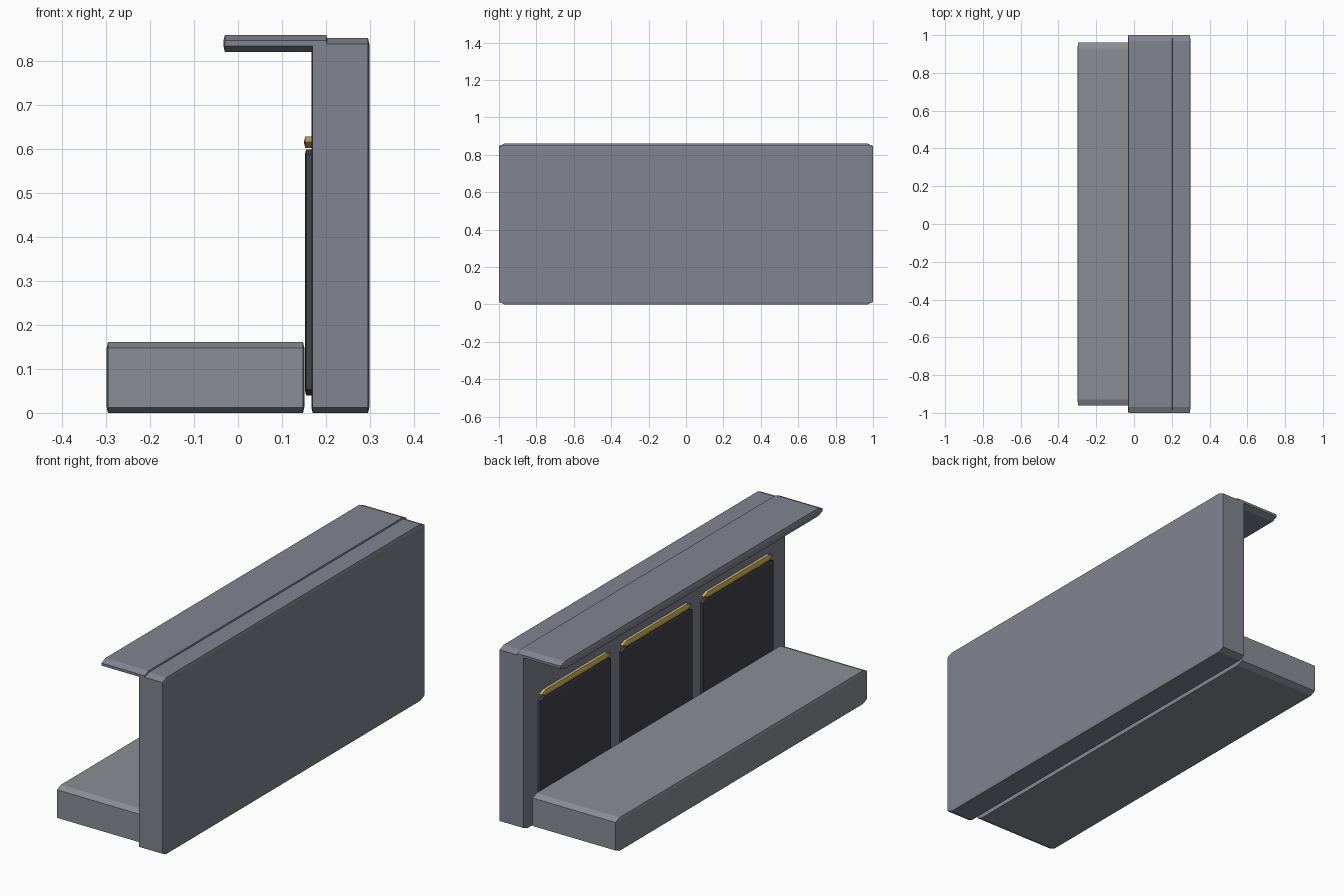
import bpy, bmesh
from mathutils import Matrix, Vector

if "Cube" in bpy.data.objects:
    bpy.data.objects.remove(bpy.data.objects["Cube"])

CHAMFER = Vector((0.003, 0.03, 0.0128))  # stretched single-segment chamfer


def material(name, color):
    m = bpy.data.materials.new(name)
    m.diffuse_color = (*color, 1)
    m.use_nodes = True
    m.node_tree.nodes["Principled BSDF"].inputs["Base Color"].default_value = m.diffuse_color
    return m


slab_grey = material("slab_grey", (0.22, 0.23, 0.28))
base_grey = material("base_grey", (0.26, 0.27, 0.30))
dark = material("dark_panel", (0.055, 0.057, 0.07))
gold = material("gold_trim", (0.60, 0.45, 0.12))


def box(name, x, y, z, mat):
    """Chamfered box from (min, max) ranges; bevelled in chamfer units, then scaled."""
    size = Vector((x[1] - x[0], y[1] - y[0], z[1] - z[0]))
    bm = bmesh.new()
    bmesh.ops.create_cube(bm, size=1)
    bmesh.ops.scale(bm, vec=[s / c for s, c in zip(size, CHAMFER)], verts=bm.verts)
    bmesh.ops.bevel(bm, geom=bm.edges[:], offset=1, offset_type='OFFSET',
                    segments=1, affect='EDGES', clamp_overlap=True)
    bmesh.ops.transform(bm, matrix=Matrix.Diagonal((*CHAMFER, 1)), verts=bm.verts)
    me = bpy.data.meshes.new(name)
    bm.to_mesh(me)
    bm.free()
    me.materials.append(mat)
    ob = bpy.data.objects.new(name, me)
    ob.location = (sum(x) / 2, sum(y) / 2, sum(z) / 2)
    bpy.context.collection.objects.link(ob)


# Main wall, low plinth and overhanging top shelf
box("wall_slab", (0.167, 0.299), (-1, 1), (0, 0.853), slab_grey)
box("plinth", (-0.299, 0.151), (-0.96, 0.96), (0, 0.161), base_grey)
box("top_shelf", (-0.033, 0.204), (-1, 1), (0.822, 0.86), slab_grey)

# Three recessed-look panels, each with a gold trim strip above
for i, cy in enumerate((-0.62, 0, 0.62), 1):
    box(f"panel_{i}", (0.152, 0.18), (cy - 0.27, cy + 0.27), (0.04, 0.60), dark)
    box(f"trim_strip_{i}", (0.150, 0.174), (cy - 0.265, cy + 0.265), (0.603, 0.629), gold)
